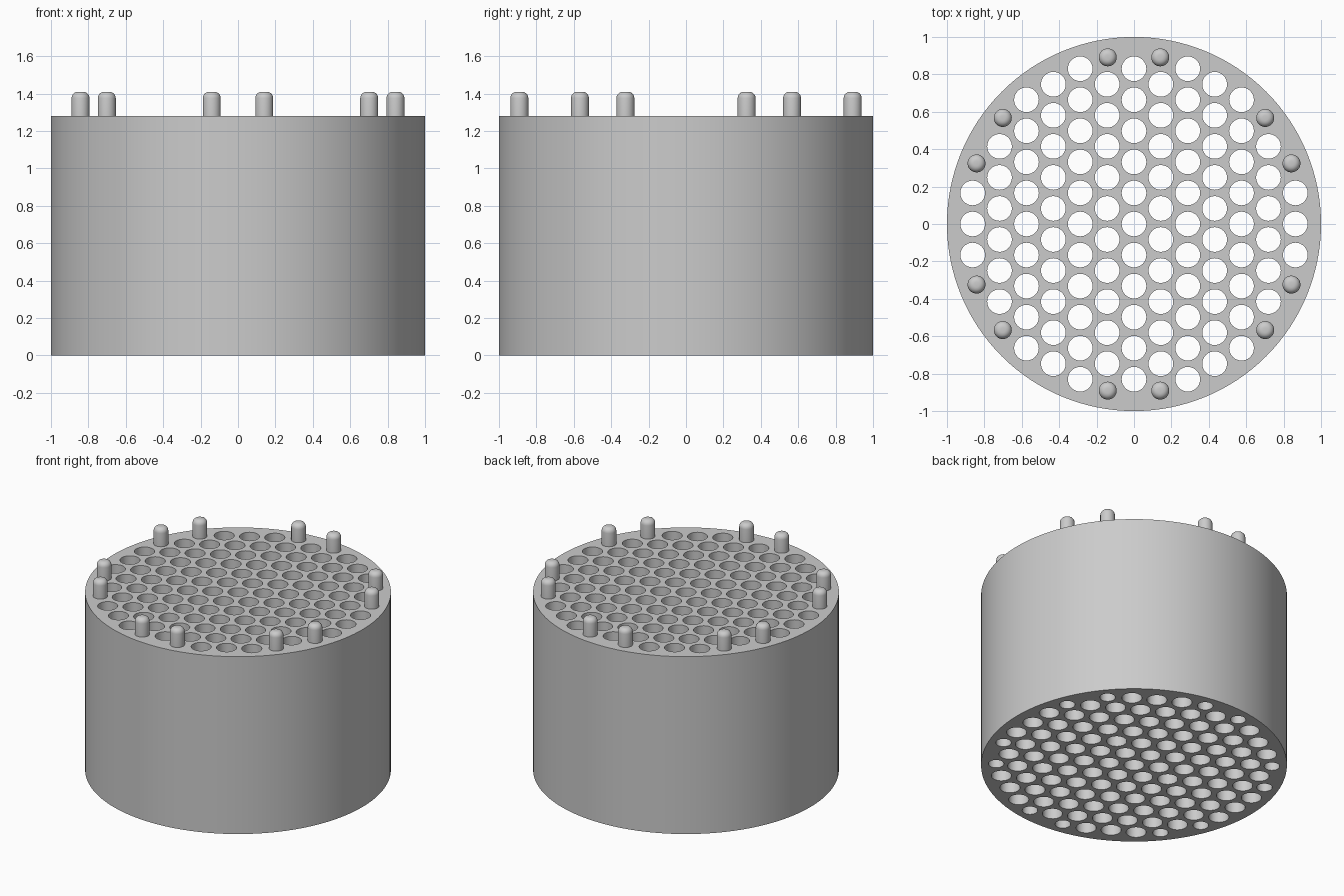
import bpy, bmesh, math
from mathutils import Matrix, Vector

cube = bpy.data.objects.get("Cube")
if cube:
    bpy.data.objects.remove(cube, do_unlink=True)

HEIGHT, PEG_TOP = 1.28, 1.41
PITCH = 0.166                      # spacing of neighbouring holes
COLUMN = PITCH * math.sqrt(3) / 2  # spacing of hole columns
HOLE_R, PEG_R, SOCKET_R = 0.066, 0.048, 0.051
SOCKET_DEPTH, PEG_RING = 0.14, 0.902

grey = bpy.data.materials.new("light grey")
grey.use_nodes = True
colour = (0.6, 0.6, 0.6, 1)
grey.diffuse_color = colour
grey.node_tree.nodes["Principled BSDF"].inputs["Base Color"].default_value = colour


def add_cylinder(bm, x, y, z0, z1, radius, sides):
    bmesh.ops.create_cone(bm, cap_ends=True, segments=sides, radius1=radius,
                          radius2=radius, depth=z1 - z0,
                          matrix=Matrix.Translation((x, y, (z0 + z1) / 2)))


def make_object(name, bm):
    mesh = bpy.data.meshes.new(name)
    bm.to_mesh(mesh)
    bm.free()
    obj = bpy.data.objects.new(name, mesh)
    mesh.materials.append(grey)
    bpy.context.collection.objects.link(obj)
    return obj


def smooth(obj):
    bpy.ops.object.select_all(action='DESELECT')
    obj.select_set(True)
    bpy.context.view_layer.objects.active = obj
    bpy.ops.object.shade_smooth_by_angle(angle=math.radians(35))


# Hexagonal layout: inner spots are holes, outermost spots carry pegs
holes, pegs = [], []
for i in range(-6, 7):
    for k in range(-7, 7):
        spot = Vector((i * COLUMN, (k + (i % 2) / 2) * PITCH))
        if spot.length < 0.9:
            holes.append(spot)
        elif spot.length < 0.95:
            pegs.append(spot.normalized() * PEG_RING)

# Cutter: through holes and blind sockets under the pegs
bm = bmesh.new()
for p in holes:
    add_cylinder(bm, p.x, p.y, -0.1, HEIGHT + 0.1, HOLE_R, 32)
for p in pegs:
    add_cylinder(bm, p.x, p.y, -0.1, SOCKET_DEPTH, SOCKET_R, 32)
cutter = make_object("hole_cutter", bm)
cutter.hide_render = True

# Drum body
bm = bmesh.new()
add_cylinder(bm, 0, 0, 0, HEIGHT, 1, 128)
body = make_object("perforated_body", bm)
cut = body.modifiers.new("holes", 'BOOLEAN')
cut.operation = 'DIFFERENCE'
cut.solver = 'EXACT'
cut.object = cutter
bpy.context.view_layer.objects.active = body
bpy.ops.object.modifier_apply(modifier=cut.name)
bpy.data.objects.remove(cutter, do_unlink=True)
smooth(body)

# Rounded locating pegs
for n, p in enumerate(pegs):
    bm = bmesh.new()
    add_cylinder(bm, p.x, p.y, HEIGHT, PEG_TOP, PEG_R, 32)
    rim = [e for e in bm.edges if all(v.co.z > PEG_TOP - 0.001 for v in e.verts)]
    bmesh.ops.bevel(bm, geom=rim, offset=0.034, segments=5, profile=0.5,
                    affect='EDGES')
    smooth(make_object(f"peg_{n + 1}", bm))
